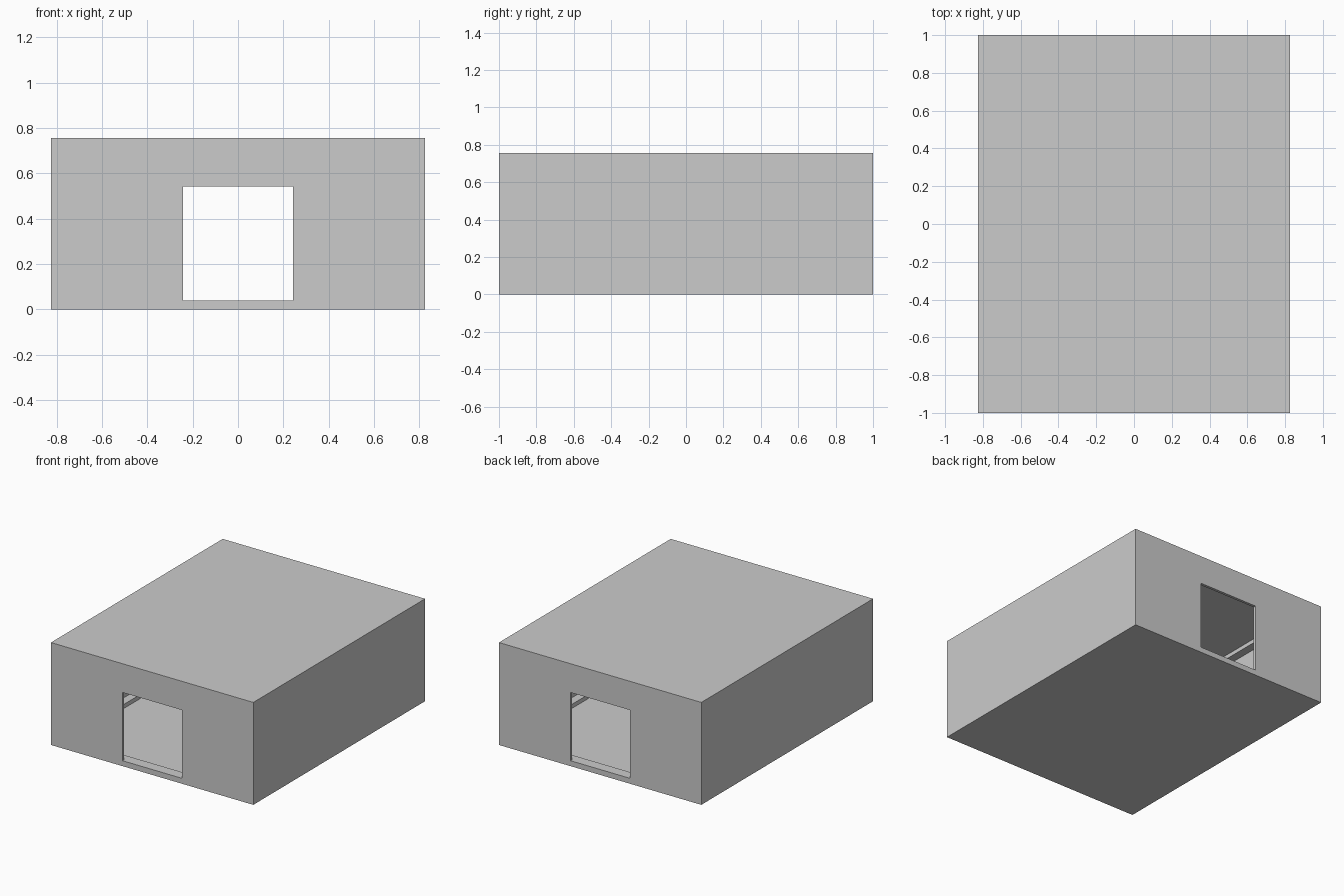
import bpy

if "Cube" in bpy.data.objects:
    bpy.data.objects.remove(bpy.data.objects["Cube"])

HX, HY, H = 0.825, 1.0, 0.755   # half width, half depth, height
RAIL_W, RAIL_H = 0.08, 0.04     # perimeter rail section
WALL, SKIN = 0.02, 0.01         # panel thicknesses
OPEN_X, OPEN_Z = 0.242, 0.543   # doorway half width and top


def box(name, x0, x1, y0, y1, z0, z1):
    bpy.ops.mesh.primitive_cube_add(
        size=1, location=((x0 + x1) / 2, (y0 + y1) / 2, (z0 + z1) / 2))
    ob = bpy.context.object
    ob.name = name
    ob.scale = (x1 - x0, y1 - y0, z1 - z0)
    bpy.ops.object.transform_apply(location=True, rotation=False, scale=True)
    return ob


def mirror(ob, x=False, y=False):
    mod = ob.modifiers.new("mirror", 'MIRROR')
    mod.use_axis = (x, y, False)
    mod.use_mirror_merge = False


# Floor and roof sheets, framed by the rails
IX, IY = HX - RAIL_W, HY - RAIL_W
box("floor_sheet", -IX, IX, -IY, IY, 0, SKIN)
box("roof_sheet", -IX, IX, -IY, IY, H - SKIN, H)

# Perimeter rails at the floor and the roof
for level, z in (("floor", 0), ("roof", H - RAIL_H)):
    mirror(box(level + "_side_rail", IX, HX, -IY, IY, z, z + RAIL_H), x=True)
    mirror(box(level + "_end_rail", -HX, HX, -HY, -IY, z, z + RAIL_H), y=True)

# Side walls between the rails
Z0, Z1 = RAIL_H, H - RAIL_H
mirror(box("side_wall", HX - WALL, HX, -HY + WALL, HY - WALL, Z0, Z1), x=True)

# Front and back walls around the doorways
mirror(box("end_wall", OPEN_X, HX, -HY, -HY + WALL, Z0, Z1), x=True, y=True)
mirror(box("door_lintel", -OPEN_X, OPEN_X, -HY, -HY + WALL, OPEN_Z, Z1), y=True)
